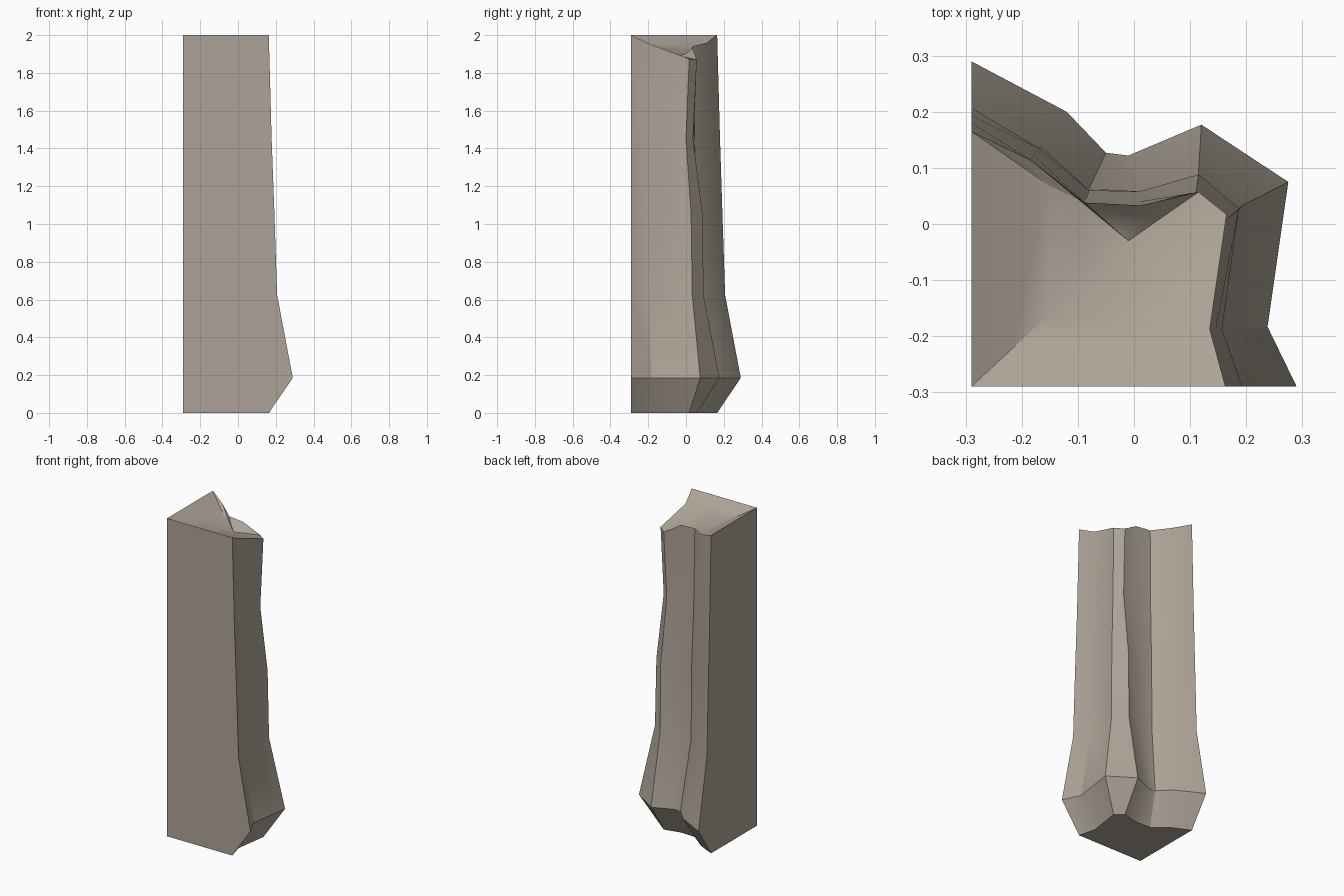
import bpy, bmesh

if "Cube" in bpy.data.objects:
    bpy.data.objects.remove(bpy.data.objects["Cube"])

# One stone colour
stone = bpy.data.materials.new("warm grey stone")
stone.diffuse_color = (0.42, 0.37, 0.31, 1)
stone.use_nodes = True
stone.node_tree.nodes["Principled BSDF"].inputs["Base Color"].default_value = stone.diffuse_color

# Rugged outline at each level, from the back left edge round to the front right edge
base = [(-.29, .165), (-.185, .115), (-.088, .038), (.012, .033),
        (.115, .057), (.165, .017), (.135, -.187), (.163, -.29)]
bulge = [(-.29, .29), (-.12, .2), (-.05, .127), (-.01, .122),
         (.12, .177), (.275, .075), (.238, -.183), (.29, -.29)]
waist = [(-.29, .207), (-.165, .138), (-.08, .063), (.01, .06),
         (.115, .093), (.193, .033), (.162, -.187), (.207, -.29)]
middle = [(-.29, .193), (-.17, .135), (-.08, .06), (.01, .058),
          (.115, .088), (.187, .027), (.157, -.187), (.193, -.29)]
neck = [(-.29, .18), (-.178, .122), (-.085, .045), (.01, .04),
        (.108, .037), (.155, .0), (.146, -.187), (.178, -.29)]
levels = [(base, 0), (bulge, .185), (waist, .625), (middle, 1.05), (neck, 1.45)]
rim_z = [2, 1.96, 1.942, 1.935, 1.87, 1.875, 1.95, 2]

bm = bmesh.new()


def make_ring(points, heights):
    """Rugged outline closed by the square front left corner."""
    ring = [bm.verts.new((x, y, z)) for (x, y), z in zip(points, heights)]
    return ring + [bm.verts.new((-.29, -.29, heights[-1]))]


rings = [make_ring(p, [z] * 8) for p, z in levels] + [make_ring(base, rim_z)]

# Side walls
for low, high in zip(rings, rings[1:]):
    for i in range(9):
        j = (i + 1) % 9
        bm.faces.new((low[i], low[j], high[j], high[i]))

# Flat underside
bm.faces.new(rings[0])

# Dished top: shrinking loops down to a low centre
rim = rings[-1]
centre = (-.01, -.03, 1.89)
previous = rim
for t, sag in ((.75, .012), (.5, .016), (.25, .008)):
    loop = []
    for v in rim:
        p = [c + (a - c) * t for a, c in zip(v.co, centre)]
        p[2] -= sag * (v.co.z - 1.87) / .13
        loop.append(bm.verts.new(p))
    for i in range(9):
        j = (i + 1) % 9
        bm.faces.new((previous[i], previous[j], loop[j], loop[i]))
    previous = loop
low_point = bm.verts.new(centre)
for i in range(9):
    bm.faces.new((previous[i], previous[(i + 1) % 9], low_point))

bmesh.ops.recalc_face_normals(bm, faces=bm.faces)
mesh = bpy.data.meshes.new("rock_pillar")
bm.to_mesh(mesh)
bm.free()
mesh.materials.append(stone)
pillar = bpy.data.objects.new("rock_pillar", mesh)
bpy.context.collection.objects.link(pillar)

# Soft faces with crisp ridges
bpy.context.view_layer.objects.active = pillar
pillar.select_set(True)
bpy.ops.object.shade_smooth_by_angle(angle=0.52)
